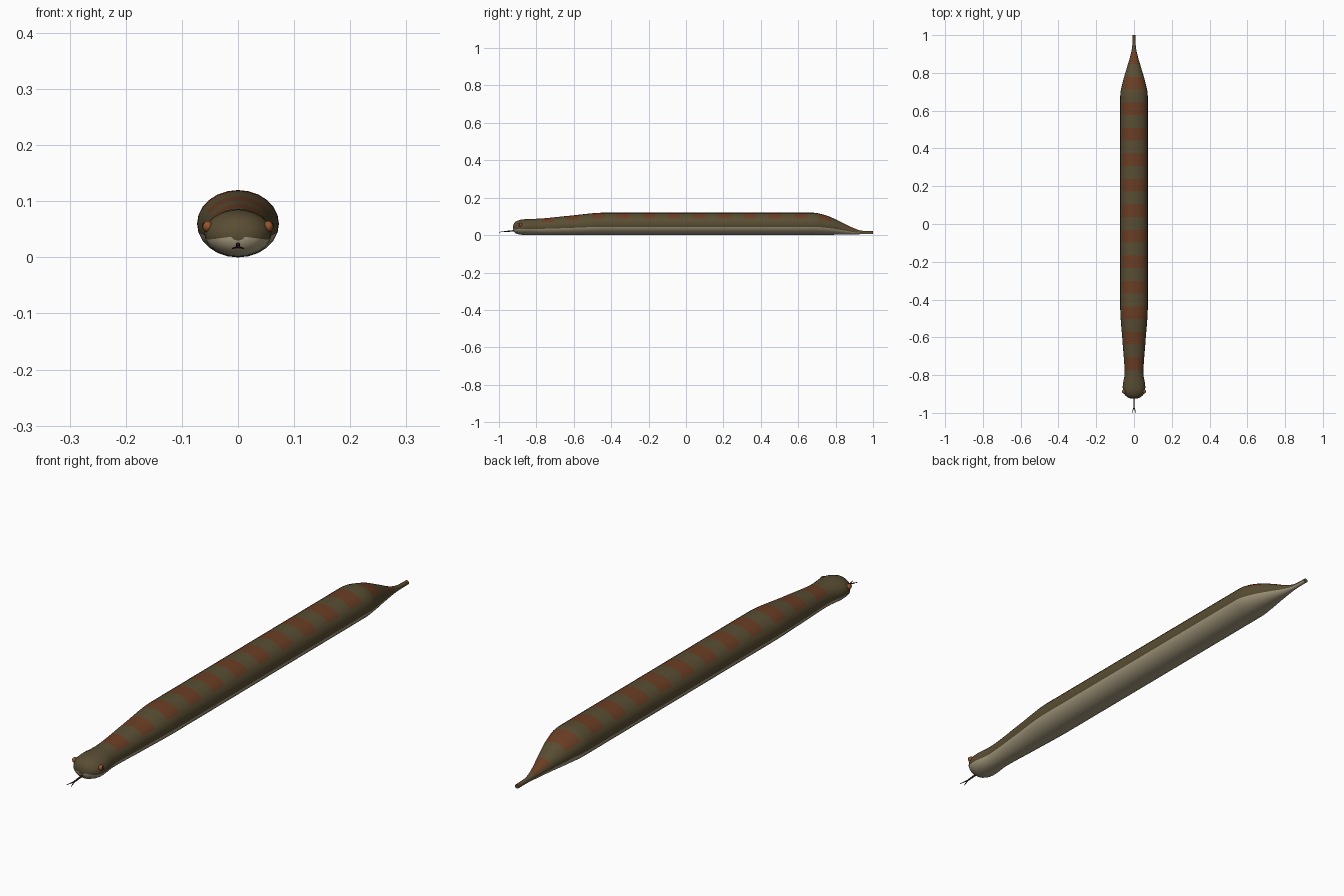
import bpy, bmesh, math
from mathutils import Vector

if "Cube" in bpy.data.objects:
    bpy.data.objects.remove(bpy.data.objects["Cube"])


def material(name, rgb):
    m = bpy.data.materials.new(name)
    m.use_nodes = True
    m.diffuse_color = (*rgb, 1)
    bsdf = m.node_tree.nodes["Principled BSDF"]
    bsdf.inputs["Base Color"].default_value = (*rgb, 1)
    bsdf.inputs["Roughness"].default_value = 0.7
    return m


OLIVE = material("olive scales", (0.10, 0.075, 0.033))
RUST = material("rust bands", (0.145, 0.048, 0.018))
CREAM = material("cream belly", (0.40, 0.34, 0.22))
EYE = material("amber eye", (0.30, 0.09, 0.03))
DARK = material("dark pupil", (0.008, 0.006, 0.005))
TONGUE = material("dark tongue", (0.035, 0.012, 0.012))


def finish(bm, name, mats, angle=60):
    bmesh.ops.recalc_face_normals(bm, faces=bm.faces)
    mesh = bpy.data.meshes.new(name)
    bm.to_mesh(mesh)
    bm.free()
    for m in mats:
        mesh.materials.append(m)
    ob = bpy.data.objects.new(name, mesh)
    bpy.context.collection.objects.link(ob)
    bpy.ops.object.select_all(action="DESELECT")
    bpy.context.view_layer.objects.active = ob
    ob.select_set(True)
    bpy.ops.object.shade_smooth_by_angle(angle=math.radians(angle))
    return ob


# Body profile: y, half width, top height, bottom height
PROFILE = [
    (-0.925, 0.012, 0.048, 0.030),
    (-0.920, 0.030, 0.063, 0.018),
    (-0.908, 0.046, 0.074, 0.008),
    (-0.890, 0.057, 0.081, 0.003),
    (-0.865, 0.060, 0.085, 0.001),
    (-0.790, 0.050, 0.088, 0.001),
    (-0.620, 0.061, 0.104, 0.0),
    (-0.440, 0.073, 0.120, 0.0),
    (0.680, 0.073, 0.120, 0.0),
    (0.750, 0.060, 0.105, 0.001),
    (0.830, 0.037, 0.070, 0.003),
    (0.900, 0.017, 0.036, 0.004),
    (0.945, 0.009, 0.023, 0.005),
    (1.000, 0.008, 0.021, 0.005),
]


def slope(i, k):
    """Overshoot-free tangent of one profile column."""
    if i in (0, len(PROFILE) - 1):
        return 0 if i else (PROFILE[1][k] - PROFILE[0][k]) / (PROFILE[1][0] - PROFILE[0][0])
    a, b, c = PROFILE[i - 1:i + 2]
    s = (b[k] - a[k]) / (b[0] - a[0])
    t = (c[k] - b[k]) / (c[0] - b[0])
    return 2 * s * t / (s + t) if s * t > 0 else 0


def section(y):
    i = max(j for j in range(len(PROFILE) - 1) if PROFILE[j][0] <= y)
    p, q = PROFILE[i], PROFILE[i + 1]
    h = q[0] - p[0]
    t = (y - p[0]) / h
    out = []
    for k in (1, 2, 3):
        out.append((1 + 2 * t) * (1 - t) ** 2 * p[k] + t * (1 - t) ** 2 * h * slope(i, k)
                   + t * t * (3 - 2 * t) * q[k] + t * t * (t - 1) * h * slope(i + 1, k))
    return out


# Body: rings lofted from snout to tail, with ring edges on the band edges
SIDES, PERIOD, BAND_Y = 24, 0.135, 0.07
step = PERIOD / 8
ys = {p[0] for p in PROFILE[:4]} | {1.0}
ys |= {BAND_Y + step * n for n in range(-60, 60) if -0.885 < BAND_Y + step * n < 0.995}
ys = sorted(ys)
bm = bmesh.new()
rings = []
for y in ys:
    w, top, bottom = section(y)
    mid, half = (top + bottom) / 2, (top - bottom) / 2
    angles = [math.tau * s / SIDES for s in range(SIDES)]
    rings.append([bm.verts.new((w * math.cos(a), y, mid + half * math.sin(a))) for a in angles])
for i, (r, q) in enumerate(zip(rings, rings[1:])):
    y = (ys[i] + ys[i + 1]) / 2
    banded = y > -0.8 and abs((y - BAND_Y + PERIOD / 2) % PERIOD - PERIOD / 2) < PERIOD / 4
    for s in range(SIDES):
        n = (s + 1) % SIDES
        f = bm.faces.new((r[s], r[n], q[n], q[s]))
        up = math.degrees(math.asin(math.sin(math.tau * (s + 0.5) / SIDES)))
        f.material_index = 2 if up < -15 else 1 if banded and up > 30 else 0
bm.faces.new(rings[0])
bm.faces.new(rings[-1])
finish(bm, "body", [OLIVE, RUST, CREAM])


def ball(name, centre, scale, mat):
    bm = bmesh.new()
    bmesh.ops.create_uvsphere(bm, u_segments=16, v_segments=10, radius=1)
    bmesh.ops.scale(bm, vec=scale, verts=bm.verts)
    bmesh.ops.translate(bm, vec=centre, verts=bm.verts)
    finish(bm, name, [mat])


# Eyes with upright pupils
for side, x in (("left", 1), ("right", -1)):
    ball(side + "_eye", (x * 0.054, -0.887, 0.055), (0.009, 0.011, 0.010), EYE)
    ball(side + "_pupil", (x * 0.0605, -0.889, 0.056), (0.003, 0.003, 0.006), DARK)


def rod(name, a, b, r1, r2):
    a, b = Vector(a), Vector(b)
    bm = bmesh.new()
    bmesh.ops.create_cone(bm, cap_ends=True, segments=8, radius1=r1, radius2=r2, depth=(b - a).length)
    bmesh.ops.rotate(bm, matrix=(b - a).to_track_quat("Z", "Y").to_matrix(), verts=bm.verts)
    bmesh.ops.translate(bm, vec=(a + b) / 2, verts=bm.verts)
    finish(bm, name, [TONGUE])


# Forked tongue
fork = (0, -0.968, 0.019)
rod("tongue", (0, -0.90, 0.025), fork, 0.004, 0.003)
for side, x in (("left", 1), ("right", -1)):
    rod(side + "_tongue_tip", fork, (x * 0.01, -1.0, 0.016), 0.0025, 0.001)
